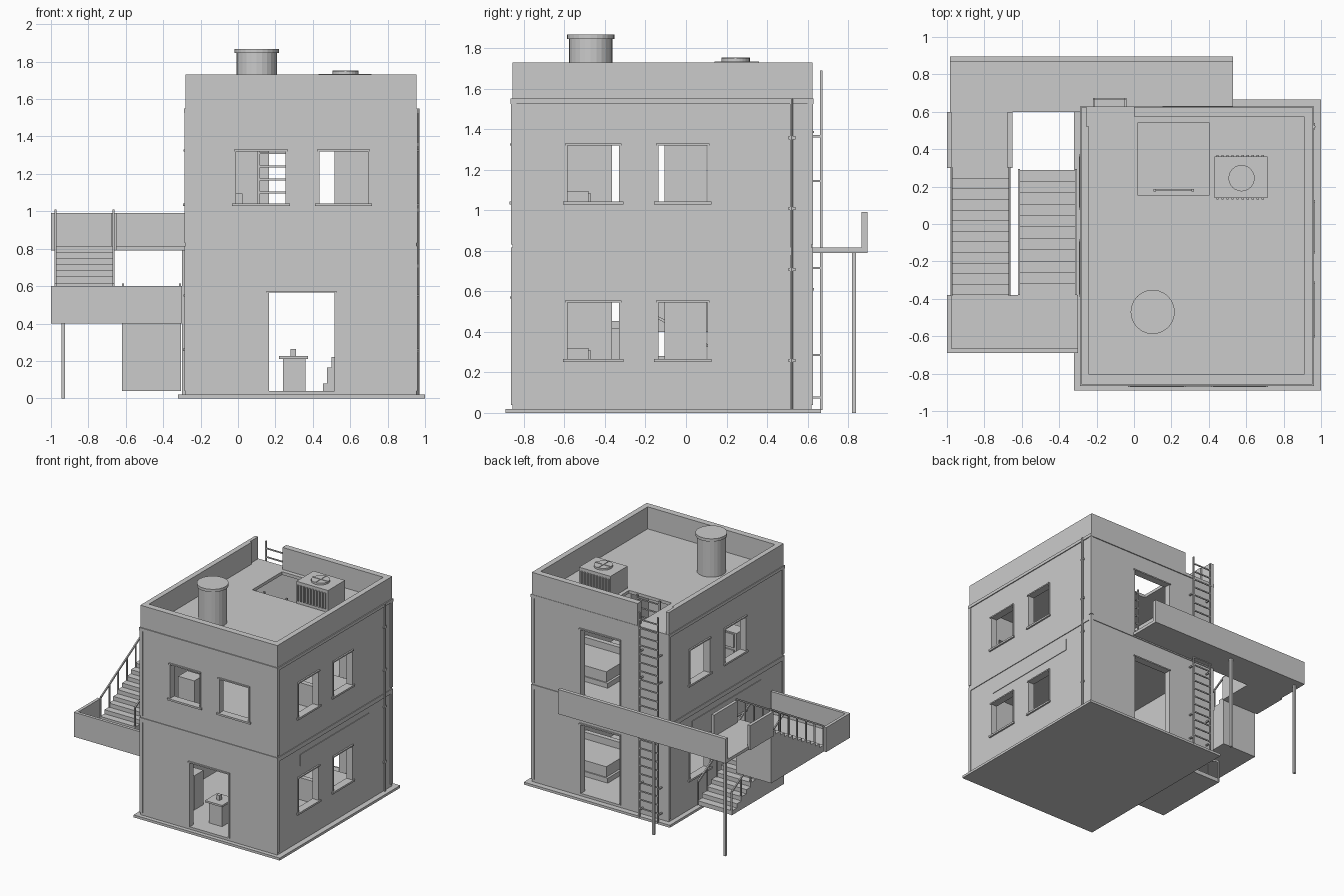
import bpy, bmesh, math
from mathutils import Vector

old = bpy.data.objects.get("Cube")
if old:
    bpy.data.objects.remove(old, do_unlink=True)

grey = bpy.data.materials.new("plain grey")
grey.use_nodes = True
grey.diffuse_color = (0.6, 0.6, 0.6, 1)
grey.node_tree.nodes["Principled BSDF"].inputs["Base Color"].default_value = (0.6, 0.6, 0.6, 1)


def finish(name, bm):
    bmesh.ops.recalc_face_normals(bm, faces=bm.faces)
    mesh = bpy.data.meshes.new(name)
    bm.to_mesh(mesh)
    bm.free()
    mesh.materials.append(grey)
    ob = bpy.data.objects.new(name, mesh)
    bpy.context.scene.collection.objects.link(ob)
    return ob


def boxes(name, spans):
    """One object made of boxes, each span is (x0, x1, y0, y1, z0, z1)."""
    bm = bmesh.new()
    for x0, x1, y0, y1, z0, z1 in spans:
        vs = bmesh.ops.create_cube(bm, size=1)["verts"]
        for v in vs:
            v.co = Vector((x0 if v.co.x < 0 else x1, y0 if v.co.y < 0 else y1,
                           z0 if v.co.z < 0 else z1))
    return finish(name, bm)


def prism(name, profile, x0, x1):
    """Extrude a (y, z) profile along x."""
    bm = bmesh.new()
    face = bm.faces.new([bm.verts.new((x0, y, z)) for y, z in profile])
    new = bmesh.ops.extrude_face_region(bm, geom=[face])["geom"]
    bmesh.ops.translate(bm, vec=(x1 - x0, 0, 0),
                        verts=[g for g in new if isinstance(g, bmesh.types.BMVert)])
    return finish(name, bm)


def cylinder(name, x, y, z0, z1, r, sides=24):
    bm = bmesh.new()
    bmesh.ops.create_cone(bm, cap_ends=True, segments=sides, radius1=r, radius2=r, depth=z1 - z0)
    bmesh.ops.translate(bm, vec=(x, y, (z0 + z1) / 2), verts=bm.verts)
    return finish(name, bm)


def cut(ob, spans):
    """Cut boxes out of an object one at a time."""
    for span in spans:
        cutter = boxes("cutter", [span])
        mod = ob.modifiers.new("cut", "BOOLEAN")
        mod.operation, mod.solver, mod.object = "DIFFERENCE", "EXACT", cutter
        bpy.context.view_layer.update()
        mesh = bpy.data.meshes.new_from_object(
            ob.evaluated_get(bpy.context.evaluated_depsgraph_get()))
        ob.modifiers.clear()
        ob.data = mesh
        bpy.data.objects.remove(cutter, do_unlink=True)


X0, X1, Y0, Y1 = -0.28, 0.955, -0.857, 0.62
T = 0.05
FLOORS = {"lower": 0.04, "upper": 0.815}

# Openings: (side, start, end, height above floor of bottom and top)
SIDE_WINDOWS = [("left", -0.585, -0.33), ("left", -0.135, 0.105),
                ("right", -0.365, -0.105), ("right", 0.1, 0.35)]
FRONT_WINDOWS = [("front", -0.01, 0.255), ("front", 0.435, 0.695)]


def on_wall(side, a, b, z0, z1, inward, outward):
    """Span on a wall, reaching inward and outward from its outer face."""
    if side == "front":
        return (a, b, Y0 - outward, Y0 + inward, z0, z1)
    if side == "back":
        return (a, b, Y1 - inward, Y1 + outward, z0, z1)
    if side == "left":
        return (X1 - inward, X1 + outward, a, b, z0, z1)
    return (X0 - outward, X0 + inward, a, b, z0, z1)


def trim(name, side, a, b, z0, z1, sill=True):
    f = 0.012
    parts = [on_wall(side, a - f, a, z0, z1, T, 0.005),
             on_wall(side, b, b + f, z0, z1, T, 0.005),
             on_wall(side, a - f, b + f, z1, z1 + 0.01, T, 0.012)]
    if sill:
        parts.append(on_wall(side, a - 0.022, b + 0.022, z0 - 0.015, z0, T, 0.014))
    boxes(name, parts)


# Storeys with windows and doors
for level, z in FLOORS.items():
    top = 0.78 if level == "lower" else 1.53
    bottom = 0.02 if level == "lower" else 0.81
    walls = boxes(level + "_walls", [(X0, X1, Y0, Y1, bottom, top)])
    holes = [(X0 + T, X1 - T, Y0 + T, Y1 - T, bottom - 0.1, top + 0.1)]
    windows = SIDE_WINDOWS + (FRONT_WINDOWS if level == "upper" else [])
    for i, (side, a, b) in enumerate(windows):
        holes.append(on_wall(side, a, b, z + 0.227, z + 0.505, 0.1, 0.1))
        trim(f"{level}_window_frame_{i}", side, a, b, z + 0.227, z + 0.505)
    doors = [("back", 0.165, 0.515, z + 0.565)]
    if level == "lower":
        doors.append(("front", 0.165, 0.515, z + 0.525))
    for side, a, b, head in doors:
        holes.append(on_wall(side, a, b, z, head, 0.1, 0.1))
        trim(f"{level}_{side}_door_frame", side, a, b, z, head, False)
    cut(walls, holes)
    # Corner strips
    e, w = 0.006, 0.02
    boxes(level + "_corner_strips",
          [(x - e if x < 0 else x - w, x + w if x < 0 else x + e,
            y - e if y < 0 else y - w, y + w if y < 0 else y + e, bottom + 0.02, top)
           for x in (X0, X1) for y in (Y0, Y1)])
    # Furniture
    boxes(level + "_cabinet", [(-0.12, 0.025, -0.6, -0.48, z, z + 0.28),
                               (-0.1, 0.015, -0.48, -0.47, z + 0.16, z + 0.27),
                               (-0.1, 0.015, -0.48, -0.47, z + 0.03, z + 0.14)])
    boxes(level + "_bed", [(0.455, 0.9, 0.0, 0.36, z, z + 0.04),
                           (0.475, 0.9, 0.0, 0.35, z + 0.04, z + 0.125),
                           (0.5, 0.9, 0.0, 0.04, z + 0.125, z + 0.18)])

boxes("table", [(0.24, 0.36, -0.72, -0.6, 0.04, 0.21), (0.22, 0.375, -0.74, -0.58, 0.21, 0.225),
                (0.28, 0.31, -0.68, -0.65, 0.225, 0.265)])

# Slabs
boxes("base_slab", [(-0.32, 1, -0.89, 0.665, 0, 0.02)])
boxes("ground_floor", [(X0, X1, Y0, Y1, 0.02, 0.04)])
boxes("middle_slab", [(X0 - 0.006, X1 + 0.006, Y0 - 0.006, Y1 + 0.006, 0.78, 0.815)])
HATCH = (0.02, 0.405, 0.155, 0.54)
roof = boxes("roof_slab", [(X0 - 0.008, X1 + 0.008, Y0 - 0.008, Y1 + 0.008, 1.525, 1.55)])
cut(roof, [(*HATCH, 1.4, 1.7)])

# Parapet with a gap for the ladder
parapet = boxes("parapet", [(X0 - 0.002, X1, Y0, Y1 + 0.005, 1.55, 1.73)])
cut(parapet, [(-0.24, 0.91, -0.805, 0.575, 1.5, 1.8), (-0.255, 0.0, 0.52, 0.7, 1.5, 1.8)])

# Sign panels
for side in ("left", "right"):
    boxes(side + "_sign_panel", [on_wall(side, -0.565, 0.32, 0.635, 0.73, 0.01, 0.005)])

# Drainpipe
cylinder("drainpipe", X1 + 0.008, 0.52, 0.02, 1.55, 0.008, 8)
boxes("pipe_brackets", [(X1, X1 + 0.012, 0.505, 0.54, z, z + 0.015) for z in (0.25, 0.7, 1.0, 1.35)])

# Water tank
cylinder("tank_body", 0.1, -0.47, 1.55, 1.845, 0.108)
cylinder("tank_lid", 0.1, -0.47, 1.845, 1.868, 0.118)

# Air conditioner
fins = [(0.44 + i * 0.027, 0.452 + i * 0.027, 0.13, 0.37, 1.58, 1.71) for i in range(10)]
boxes("cooler_box", [(0.43, 0.715, 0.14, 0.36, 1.555, 1.735)] + fins)
cylinder("cooler_fan_rim", 0.575, 0.245, 1.735, 1.75, 0.07)
boxes("cooler_fan_bars", [(0.505, 0.645, 0.24, 0.25, 1.75, 1.754),
                          (0.57, 0.58, 0.175, 0.315, 1.75, 1.754)])


def ladder(name, x0, x1, y, z0, z1, step, w=0.012):
    parts = [(x, x + w, y, y + w, z0, z1) for x in (x0, x1 - w)]
    count = int((z1 - z0) / step)
    parts += [(x0, x1, y + 0.002, y + w - 0.002, z0 + step * i, z0 + step * i + 0.01)
              for i in range(1, count + 1)]
    return boxes(name, parts)


# Ladders
ladder("outer_ladder", -0.22, -0.04, 0.662, 0.015, 1.69, 0.07)
boxes("ladder_brackets", [(x, x + 0.012, Y1, 0.665, z, z + 0.01)
                          for x in (-0.22, -0.052) for z in (0.07, 0.28, 0.71, 1.14, 1.36)])
ladder("hatch_ladder", 0.105, 0.32, 0.175, 0.815, 1.55, 0.07)

# Balcony
boxes("balcony_floor", [(-0.985, 0.53, 0.6, 0.895, 0.79, 0.815),
                        (-1, -0.65, 0.3, 0.6, 0.79, 0.815)])
boxes("balcony_walls", [(-0.985, 0.53, 0.865, 0.895, 0.79, 0.99),
                        (-1, -0.975, 0.3, 0.6, 0.79, 0.99),
                        (-0.675, -0.65, 0.3, 0.6, 0.79, 0.99)])
boxes("balcony_posts", [(x, x + 0.02, 0.82, 0.84, 0, 0.79) for x in (-0.945, -0.3)])

# Stair landing
boxes("landing", [(-1, -0.3, -0.69, -0.38, 0.4, 0.42),
                  (-1, -0.3, -0.69, -0.665, 0.4, 0.6),
                  (-1, -0.975, -0.69, -0.38, 0.4, 0.6)])


def flight(name, x0, x1, y0, z0, y1, z1, count, base):
    """Solid stair flight with railings on both sides."""
    dy, dz = (y1 - y0) / count, (z1 - z0) / count
    pts = [(y0, base)]
    for i in range(count):
        pts += [(y0 + dy * i, z0 + dz * (i + 1)), (y0 + dy * (i + 1), z0 + dz * (i + 1))]
    prism(name, pts + [(y1, base)], x0, x1)
    for label, x in (("outer", x0), ("inner", x1 - 0.01)):
        posts = []
        for i in range(0, count + 1, 2):
            y, z = y0 + dy * i, z0 + dz * i
            posts.append((x, x + 0.01, y - 0.005, y + 0.005, z, z + 0.19))
        boxes(f"{name}_{label}_posts", posts)
        prism(f"{name}_{label}_handrail", [(y0, z0 + 0.18), (y1, z1 + 0.18),
                                           (y1, z1 + 0.195), (y0, z0 + 0.195)], x, x + 0.01)


flight("lower_stairs", -0.62, -0.305, 0.29, 0.04, -0.38, 0.42, 11, 0.04)
flight("upper_stairs", -0.98, -0.66, -0.38, 0.42, 0.3, 0.815, 12, 0.4)
